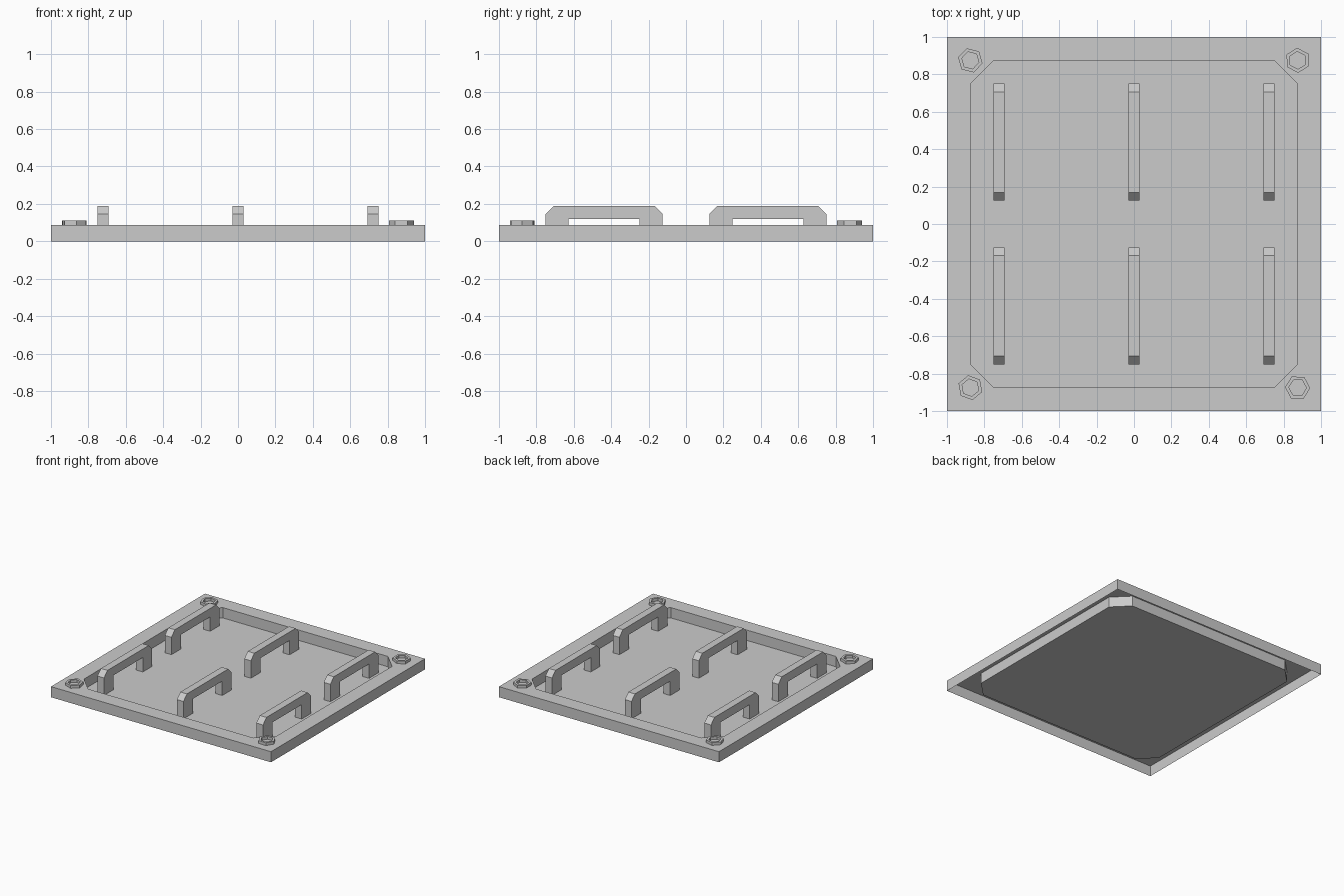
import bpy, bmesh
from math import radians, cos, sin

if "Cube" in bpy.data.objects:
    bpy.data.objects.remove(bpy.data.objects["Cube"])

RIM = 0.087


def make_object(name, bm):
    mesh = bpy.data.meshes.new(name)
    bm.to_mesh(mesh)
    bm.free()
    obj = bpy.data.objects.new(name, mesh)
    bpy.context.collection.objects.link(obj)
    return obj


def loop(bm, pts, z):
    return [bm.verts.new((x, y, z)) for x, y in pts]


def bridge(bm, a, b):
    n = len(a)
    for i in range(n):
        j = (i + 1) % n
        bm.faces.new((a[i], a[j], b[j], b[i]))


# Tray: thin skirt, flat rim and a recessed octagonal floor, open underneath
outer = [(x, y) for x, y in ((1, -1), (1, 1), (-1, 1), (-1, -1)) for _ in (0, 1)]
octagon = [(0.75, -0.875), (0.875, -0.75), (0.875, 0.75), (0.75, 0.875),
           (-0.75, 0.875), (-0.875, 0.75), (-0.875, -0.75), (-0.75, -0.875)]
bm = bmesh.new()
levels = [loop(bm, outer, 0), loop(bm, outer, RIM),
          loop(bm, octagon, RIM), loop(bm, octagon, 0.002)]
for a, b in zip(levels, levels[1:]):
    bridge(bm, a, b)
bm.faces.new(levels[-1])
bmesh.ops.remove_doubles(bm, verts=bm.verts, dist=1e-4)
make_object("tray_panel", bm)

# Handles: chamfered U profile in y-z, extruded along x
profile = [(-0.313, 0.002), (-0.313, 0.145), (-0.268, 0.19), (0.268, 0.19),
           (0.313, 0.145), (0.313, 0.002), (0.19, 0.002), (0.19, 0.12),
           (-0.19, 0.12), (-0.19, 0.002)]
for cx in (-0.7225, 0, 0.7225):
    for cy in (-0.4375, 0.4375):
        bm = bmesh.new()
        face = bm.faces.new([bm.verts.new((cx - 0.03, cy + y, z)) for y, z in profile])
        ext = bmesh.ops.extrude_face_region(bm, geom=[face])
        moved = [v for v in ext["geom"] if isinstance(v, bmesh.types.BMVert)]
        bmesh.ops.translate(bm, verts=moved, vec=(0.06, 0, 0))
        bmesh.ops.recalc_face_normals(bm, faces=bm.faces)
        make_object("handle", bm)


# Corner nuts: hexagonal rings, each turned differently
def hexagon(cx, cy, r, turn):
    return [(cx + r * cos(radians(turn + 60 * i)), cy + r * sin(radians(turn + 60 * i)))
            for i in range(6)]


for cx, cy, turn in ((-0.875, 0.875, 46), (0.875, 0.875, 32),
                     (-0.875, -0.875, 40), (0.875, -0.875, -2)):
    bm = bmesh.new()
    big, small = hexagon(cx, cy, 0.067, turn), hexagon(cx, cy, 0.047, turn)
    levels = [loop(bm, big, RIM), loop(bm, big, 0.11),
              loop(bm, small, 0.11), loop(bm, small, RIM)]
    for a, b in zip(levels, levels[1:]):
        bridge(bm, a, b)
    make_object("corner_nut", bm)
